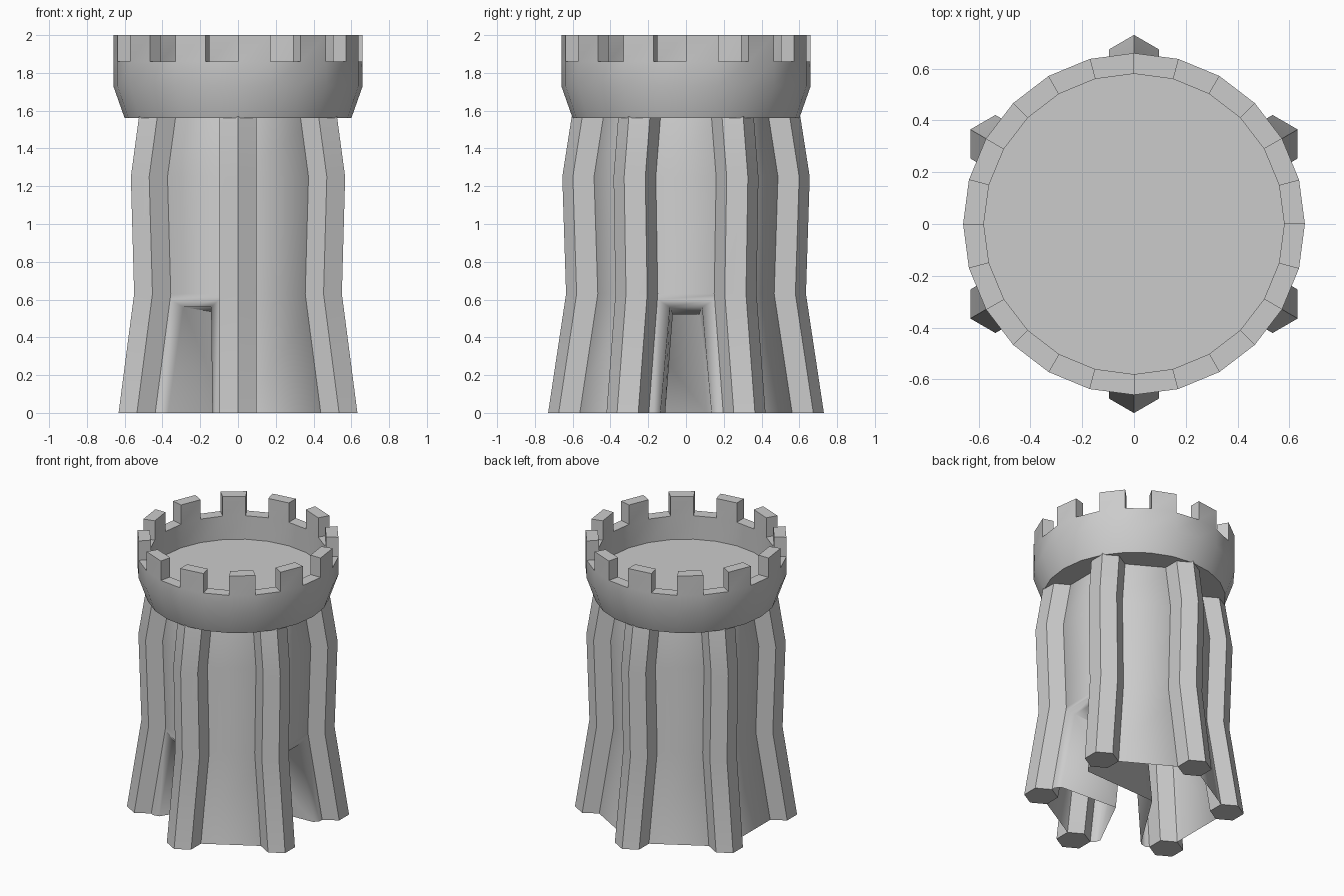
import bpy, bmesh
from math import sin, cos, pi, radians

if "Cube" in bpy.data.objects:
    bpy.data.objects.remove(bpy.data.objects["Cube"])

# (height, radius) profile followed by the posts and the walls
PROFILE = [(0, .618), (.63, .523), (1.25, .543), (1.57, .493)]


def finish(name, bm, angle, fix_normals=True):
    bmesh.ops.remove_doubles(bm, verts=bm.verts, dist=1e-4)
    if fix_normals:
        bmesh.ops.recalc_face_normals(bm, faces=bm.faces)
    me = bpy.data.meshes.new(name)
    bm.to_mesh(me)
    bm.free()
    ob = bpy.data.objects.new(name, me)
    bpy.context.collection.objects.link(ob)
    bpy.ops.object.select_all(action='DESELECT')
    bpy.context.view_layer.objects.active = ob
    ob.select_set(True)
    bpy.ops.object.shade_smooth_by_angle(angle=radians(angle))
    return ob


def face(bm, pts):
    return bm.faces.new([bm.verts.new(p) for p in pts])


def polar(r, a, z):
    return (r * cos(a), r * sin(a), z)


# Six bent hexagonal posts
for k in range(6):
    bm = bmesh.new()
    a = radians(30 + 60 * k)
    rings = []
    for z, r in PROFILE:
        rings.append([bm.verts.new((r * cos(a) + .112 * cos(a + i * pi / 3),
                                    r * sin(a) + .112 * sin(a + i * pi / 3), z))
                      for i in range(6)])
    for lo, hi in zip(rings, rings[1:]):
        for i in range(6):
            j = (i + 1) % 6
            bm.faces.new((lo[i], lo[j], hi[j], hi[i]))
    bm.faces.new(rings[0][::-1])
    bm.faces.new(rings[-1])
    finish(f"post_{k + 1}", bm, 30)

# Six-sided wall shell, open below, with two doorways meeting in a bent passage
bm = bmesh.new()
for k in range(6):
    mid = radians(60 * k)
    a0, a1 = mid - pi / 6, mid + pi / 6
    door = {0: -1, 4: 1}.get(k)
    for n, ((z0, r0), (z1, r1)) in enumerate(zip(PROFILE, PROFILE[1:])):
        quad = [polar(r0, a0, z0), polar(r0, a1, z0), polar(r1, a1, z1), polar(r1, a0, z1)]
        if n or door is None:
            face(bm, quad)
            continue

        def local(d, t, z):
            return (d * cos(mid) - t * sin(mid), d * sin(mid) + t * cos(mid), z)

        def depth(z):
            return cos(pi / 6) * (r0 + (r1 - r0) * z / z1)

        def loop(wb, wt, top, inset):
            return [local(depth(z) - inset, t, z)
                    for t, z in ((-wb, 0), (-wt, top), (wt, top), (wb, 0))]

        outer = loop(.17, .15, .60, 0)
        inner = loop(.135, .085, .56, .03)
        end = [local(door * t * .577, t, z)
               for t, z in ((-.11, 0), (-.07, .52), (.07, .52), (.11, 0))]
        frame = [quad[0], quad[3], quad[2], quad[1]]
        for p, q in ((frame, outer), (outer, inner), (inner, end)):
            for i in range(3):
                face(bm, [p[i], p[i + 1], q[i + 1], q[i]][::-1])
finish("wall", bm, 62, False)

# Crown: bowl-shaped ring of 24 sides with a floor and alternating merlons
bm = bmesh.new()
N = 24
ring = [(0, 1.56), (.60, 1.56), (.66, 1.73), (.66, 1.86)]
for i in range(N):
    a, b = 2 * pi * i / N, 2 * pi * (i + 1) / N

    def strip(p, q):
        pts = [polar(p[0], a, p[1]), polar(p[0], b, p[1]),
               polar(q[0], b, q[1]), polar(q[0], a, q[1])]
        if p[0] == 0:
            pts.pop(0)
        if q[0] == 0:
            pts.pop()
        face(bm, pts)

    for p, q in zip(ring, ring[1:]):
        strip(p, q)
    top = 2.0 if i % 2 == 0 else 1.86
    if top == 2.0:
        strip((.66, 1.86), (.66, top))
        strip((.58, top), (.58, 1.86))
        for c in (a, b):
            face(bm, [polar(.66, c, 1.86), polar(.66, c, top),
                      polar(.58, c, top), polar(.58, c, 1.86)])
    strip((.66, top), (.58, top))
    strip((.58, 1.86), (.58, 1.69))
    strip((.58, 1.69), (0, 1.69))
finish("crown", bm, 30)
